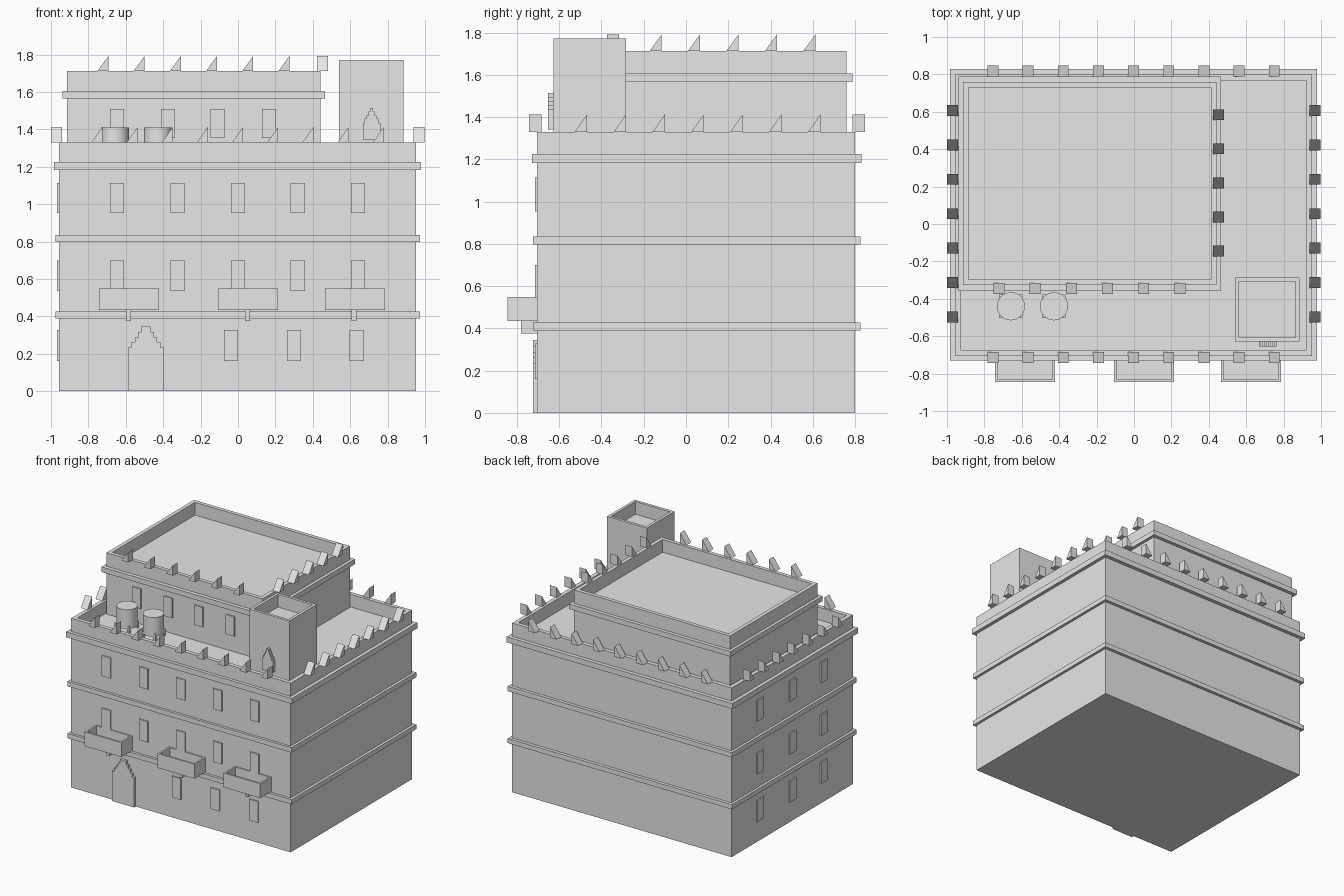
import bpy, bmesh, math
from mathutils import Matrix, Vector

if "Cube" in bpy.data.objects:
    bpy.data.objects.remove(bpy.data.objects["Cube"])

grey = bpy.data.materials.new("plain_grey")
grey.diffuse_color = (0.8, 0.8, 0.8, 1)
grey.use_nodes = True
grey.node_tree.nodes["Principled BSDF"].inputs["Base Color"].default_value = grey.diffuse_color


def finish(bm, name):
    bmesh.ops.recalc_face_normals(bm, faces=bm.faces)
    mesh = bpy.data.meshes.new(name)
    bm.to_mesh(mesh)
    bm.free()
    mesh.materials.append(grey)
    ob = bpy.data.objects.new(name, mesh)
    bpy.context.collection.objects.link(ob)
    return ob


def add_box(bm, x0, x1, y0, y1, z0, z1):
    size = Matrix.Diagonal((x1 - x0, y1 - y0, z1 - z0, 1))
    place = Matrix.Translation(((x0 + x1) / 2, (y0 + y1) / 2, (z0 + z1) / 2))
    bmesh.ops.create_cube(bm, size=1, matrix=place @ size)


def box(name, *b):
    bm = bmesh.new()
    add_box(bm, *b)
    return finish(bm, name)


def open_box(name, b, wall, depth):
    """Box whose top is inset and sunk, leaving a rim of the given thickness."""
    bm = bmesh.new()
    add_box(bm, *b)
    bm.normal_update()
    top = max(bm.faces, key=lambda f: f.calc_center_median().z)
    bmesh.ops.inset_region(bm, faces=[top], thickness=wall)
    rim = list(top.verts)
    ext = bmesh.ops.extrude_face_region(bm, geom=[top])
    new = [v for v in ext["geom"] if isinstance(v, bmesh.types.BMVert)]
    bmesh.ops.translate(bm, verts=new, vec=(0, 0, -depth))
    if top.is_valid:
        bmesh.ops.delete(bm, geom=[top], context='FACES_ONLY')
    return finish(bm, name)


def prism(bm, points, vec):
    """Extrude a closed outline along a vector."""
    f = bm.faces.new([bm.verts.new(p) for p in points])
    ext = bmesh.ops.extrude_face_region(bm, geom=[f])
    new = [v for v in ext["geom"] if isinstance(v, bmesh.types.BMVert)]
    bmesh.ops.translate(bm, verts=new, vec=vec)


def merlons(name, start, step, count, fixed, z, height, along):
    """Row of wedge merlons sloping up along +x or +y."""
    bm = bmesh.new()
    w = 0.029
    for i in range(count):
        c = start + i * step
        outline = [(c - w, z), (c + w, z), (c + w, z + height)]
        if along == 'x':
            prism(bm, [(a, fixed - w, h) for a, h in outline], (0, 2 * w, 0))
        else:
            prism(bm, [(fixed - w, a, h) for a, h in outline], (2 * w, 0, 0))
    finish(bm, name)


def stepped_panel(name, cx, z0, steps, y0, y1):
    """Panel with a stepped arch; steps are (half width, top height)."""
    side = [(steps[0][0], z0)]
    for i, (w, h) in enumerate(steps):
        side.append((w, h))
        if i + 1 < len(steps):
            side.append((steps[i + 1][0], h))
    pts = [(cx + w, y0, z) for w, z in side] + [(cx - w, y0, z) for w, z in reversed(side)]
    bm = bmesh.new()
    prism(bm, pts, (0, y1 - y0, 0))
    finish(bm, name)


# Main masses with sunken roofs
open_box("main_building", (-0.957, 0.952, -0.705, 0.80, 0, 1.33), 0.045, 0.10)
open_box("upper_room", (-0.915, 0.442, -0.327, 0.76, 1.23, 1.712), 0.042, 0.10)
open_box("corner_tower", (0.54, 0.886, -0.628, -0.285, 1.23, 1.772), 0.031, 0.10)

# Cornice bands
box("lower_cornice", -0.977, 0.973, -0.725, 0.825, 0.39, 0.427)
box("middle_cornice", -0.977, 0.973, -0.725, 0.825, 0.798, 0.836)
box("roof_cornice", -0.984, 0.979, -0.73, 0.83, 1.183, 1.226)
box("upper_cornice", -0.938, 0.466, -0.357, 0.788, 1.566, 1.606)

# Merlon rows
for side, y in (("front", -0.714), ("back", 0.818)):
    merlons("main_merlons_" + side, -0.754, 0.188, 9, y, 1.33, 0.083, 'x')
for side, x in (("left", -0.971), ("right", 0.967)):
    merlons("main_merlons_" + side, -0.497, 0.184, 7, x, 1.33, 0.083, 'y')
merlons("upper_merlons_front", -0.722, 0.1935, 6, -0.345, 1.712, 0.08, 'x')
merlons("upper_merlons_right", -0.144, 0.182, 5, 0.452, 1.712, 0.08, 'y')

# Front and left windows
rows = ((0.161, 0.328, (-0.037, 0.30, 0.635)),
        (0.537, 0.70, (-0.647, -0.323, 0, 0.32, 0.642)),
        (0.952, 1.113, (-0.647, -0.323, 0, 0.32, 0.642)))
front, left = bmesh.new(), bmesh.new()
for z0, z1, xs in rows:
    for x in xs:
        add_box(front, x - 0.038, x + 0.038, -0.715, -0.69, z0, z1)
    for y in (0.45, 0.05, -0.34):
        add_box(left, -0.967, -0.94, y - 0.04, y + 0.04, z0, z1)
finish(front, "front_windows")
finish(left, "left_windows")
bm = bmesh.new()
for x in (-0.647, -0.374, -0.11, 0.166):
    add_box(bm, x - 0.037, x + 0.037, -0.337, -0.31, 1.355, 1.51)
finish(bm, "upper_windows")

# Stepped door and tower window
stepped_panel("front_door", -0.492, 0,
              [(0.096, 0.235), (0.078, 0.262), (0.06, 0.288), (0.042, 0.316), (0.025, 0.345)],
              -0.725, -0.69)
stepped_panel("tower_window", 0.714, 1.342,
              [(0.047, 1.435), (0.037, 1.457), (0.027, 1.475), (0.017, 1.495), (0.008, 1.515)],
              -0.654, -0.61)

# Balconies on brackets
for i, (x, bx) in enumerate(((-0.583, -0.585), (0.053, 0.05), (0.625, 0.62))):
    open_box(f"balcony_{i + 1}", (x - 0.16, x + 0.16, -0.845, -0.70, 0.435, 0.548), 0.02, 0.09)
    box(f"balcony_bracket_{i + 1}", bx - 0.013, bx + 0.013, -0.78, -0.70, 0.376, 0.437)

# Round water tanks on four short legs
for i, x in enumerate((-0.658, -0.428)):
    bpy.ops.mesh.primitive_cylinder_add(vertices=32, radius=0.075, depth=0.15,
                                        location=(x, -0.44, 1.335))
    tank = bpy.context.object
    tank.name = f"water_tank_{i + 1}"
    tank.data.materials.append(grey)
    bpy.ops.object.shade_smooth_by_angle(angle=math.radians(40))
    bm = bmesh.new()
    for sx in (-1, 1):
        for sy in (-1, 1):
            lx, ly = x + sx * 0.053, -0.44 + sy * 0.053
            add_box(bm, lx - 0.01, lx + 0.01, ly - 0.01, ly + 0.01, 1.23, 1.28)
    finish(bm, f"tank_legs_{i + 1}")
